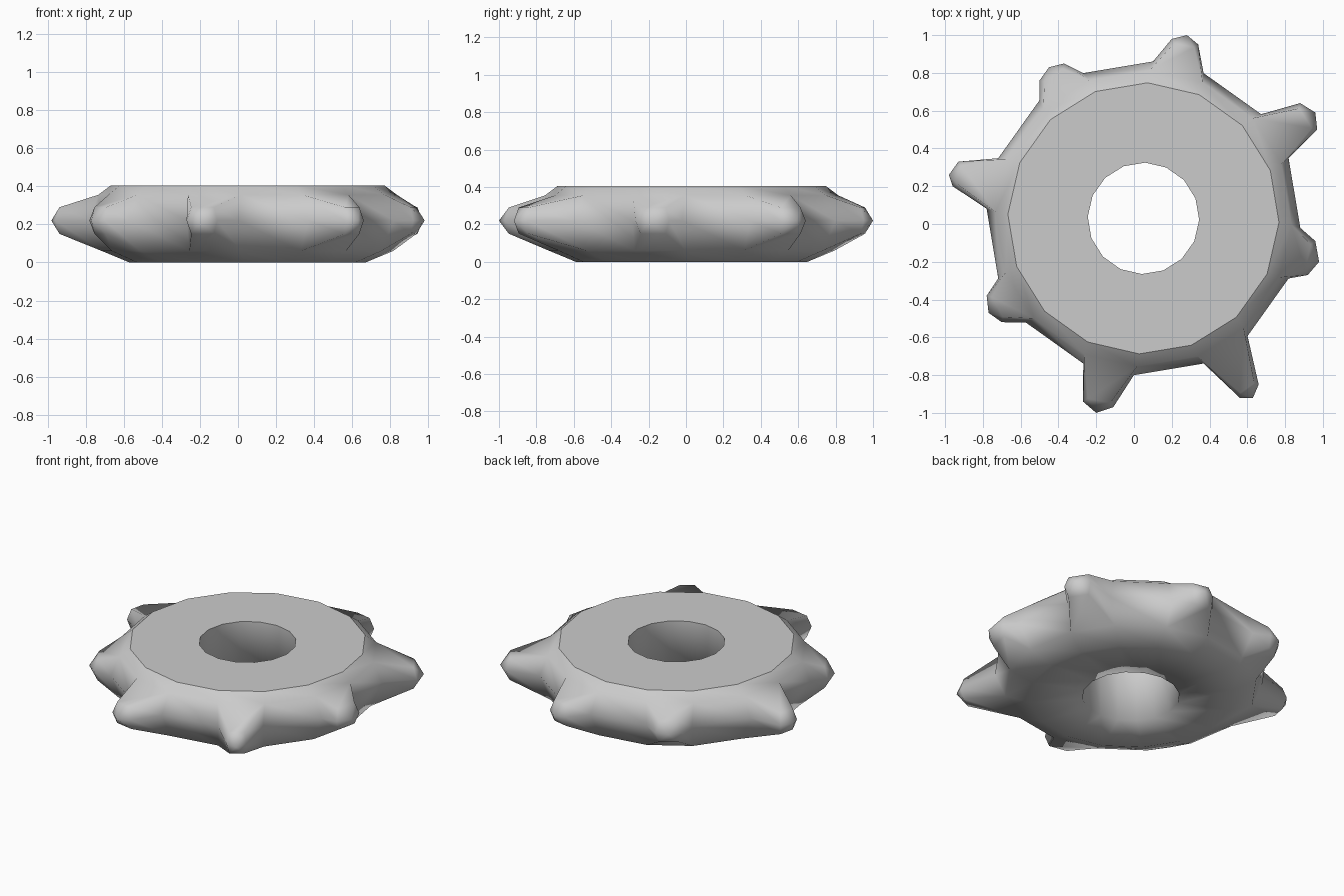
import bpy, bmesh
from math import cos, sin, radians
from mathutils import Vector

cube = bpy.data.objects.get("Cube")
if cube:
    bpy.data.objects.remove(cube)

TEETH = 8
CENTRE = Vector((0.05, 0.03, 0))
MID, HALF = 0.22, 0.07          # height of the tooth centre line, tip half height

# Tip of each tooth in plan: first corner, foremost point, last corner
TIPS = [
    ((.20, .98), (.28, 1.0), (.34, .95)),
    ((.88, .64), (.96, .59), (.97, .50)),
    ((.96, -.09), (.98, -.20), (.92, -.27)),
    ((.66, -.85), (.63, -.92), (.56, -.92)),
    ((-.11, -.97), (-.20, -1.0), (-.27, -.94)),
    ((-.70, -.52), (-.77, -.47), (-.78, -.38)),
    ((-.96, .20), (-.98, .26), (-.93, .33)),
    ((-.50, .76), (-.45, .83), (-.37, .85)),
]

bm = bmesh.new()


def ring(radius, z, half_angle):
    """Sixteen points, paired about the eight tooth directions."""
    verts = []
    for i in range(TEETH):
        for side in (1, -1):
            a = radians(77 - 45 * i + side * half_angle)
            verts.append(bm.verts.new(CENTRE + Vector((radius * cos(a), radius * sin(a), z))))
    return verts


def bridge(lower, upper, skip_teeth=False):
    faces = []
    n = len(lower)
    for i in range(n):
        if skip_teeth and i % 2 == 0:
            continue
        j = (i + 1) % n
        faces.append(bm.faces.new((lower[i], lower[j], upper[j], upper[i])))
    return faces


# Ring body
hole_low = ring(.295, 0, 11.25)
base = ring(.62, 0, 11.25)
low = ring(.765, .06, 10.5)
mid = ring(.832, MID, 9.5)
high = ring(.785, .355, 10.5)
rim = ring(.718, .405, 11.25)
hole_top = ring(.295, .405, 11.25)

bridge(hole_low, base)
bridge(base, low)
bridge(low, mid, True)
bridge(mid, high, True)
bridge(high, rim)
top_faces = bridge(rim, hole_top)
bridge(hole_top, hole_low)

# Teeth grown from every other side of the body
for i, (first, point, last) in enumerate(TIPS):
    nose = Vector((*point, MID))
    outward = (nose - CENTRE).normalized()
    outward.z = 0
    a, c = Vector((*first, MID)), Vector((*last, MID))
    centre = (a + c) / 2

    def corner(p, lift):
        q = p if lift == 0 else p.lerp(centre, .25) - outward * .02
        return bm.verts.new(q + Vector((0, 0, lift * HALF)))

    tip = [corner(a, 1), corner(c, 1), corner(c, 0), corner(c, -1), corner(a, -1), corner(a, 0)]
    k = 2 * i
    root = [high[k], high[k + 1], mid[k + 1], low[k + 1], low[k], mid[k]]
    bridge(root, tip)
    end = bm.verts.new(nose)
    for j in range(6):
        bm.faces.new((tip[j], tip[(j + 1) % 6], end))

bmesh.ops.recalc_face_normals(bm, faces=bm.faces[:])

# Smooth everywhere, with a crisp flat top
for face in bm.faces:
    face.smooth = True
flat = set(top_faces)
for edge in bm.edges:
    if sum(f in flat for f in edge.link_faces) == 1:
        edge.smooth = False

mesh = bpy.data.meshes.new("toothed_ring")
bm.to_mesh(mesh)
bm.free()

# Plain grey material
grey = bpy.data.materials.new("grey")
grey.use_nodes = True
colour = (.6, .6, .6, 1)
grey.diffuse_color = colour
grey.node_tree.nodes["Principled BSDF"].inputs["Base Color"].default_value = colour
mesh.materials.append(grey)

gear = bpy.data.objects.new("toothed_ring", mesh)
bpy.context.collection.objects.link(gear)
